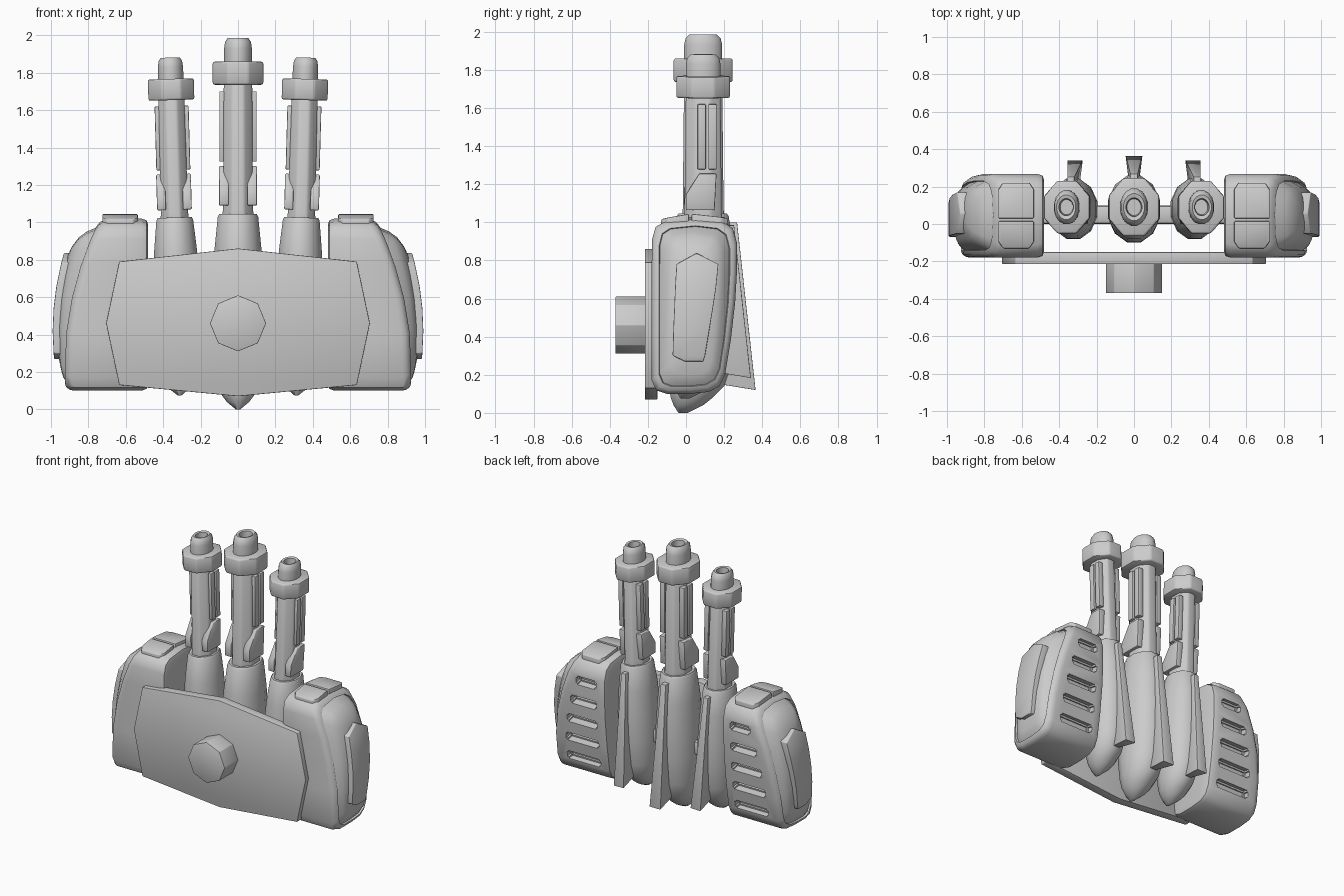
import bpy, bmesh
from math import pi, cos, sin, radians
from mathutils import Matrix, Vector

if "Cube" in bpy.data.objects:
    bpy.data.objects.remove(bpy.data.objects["Cube"])


def loft(name, rings, mat=None, bevel=0.0, angle=40, mirror=False):
    """Skin a list of equal-length point rings and cap both ends."""
    bm = bmesh.new()
    vs = [[bm.verts.new(p) for p in r] for r in rings]
    n = len(rings[0])
    for a, b in zip(vs, vs[1:]):
        for i in range(n):
            bm.faces.new((a[i], a[(i + 1) % n], b[(i + 1) % n], b[i]))
    bm.faces.new(vs[0])
    bm.faces.new(vs[-1])
    bmesh.ops.recalc_face_normals(bm, faces=bm.faces)
    if bevel:
        sharp = [e for e in bm.edges if e.calc_face_angle(0) > 0.6]
        bmesh.ops.bevel(bm, geom=sharp, offset=bevel, segments=2, profile=0.5,
                        affect='EDGES', clamp_overlap=True)
    if mat:
        bm.transform(mat)
    me = bpy.data.meshes.new(name)
    bm.to_mesh(me)
    bm.free()
    ob = bpy.data.objects.new(name, me)
    bpy.context.collection.objects.link(ob)
    smooth(ob, angle)
    if mirror:
        ob.modifiers.new("Mirror", 'MIRROR').use_mirror_merge = False
    return ob


def smooth(ob, angle):
    bpy.ops.object.select_all(action='DESELECT')
    ob.select_set(True)
    bpy.context.view_layer.objects.active = ob
    bpy.ops.object.shade_smooth_by_angle(angle=radians(angle))


def prism(name, pts, axis, lo, hi, **kw):
    """Extrude a 2D outline along one axis (0 = x, 1 = y, 2 = z)."""
    def put(p, h):
        q = list(p)
        q.insert(axis, h)
        return q
    return loft(name, [[put(p, h) for p in pts] for h in (lo, hi)], **kw)


def oval(z, a, y0, y1, n=8):
    """Horizontal ring with flats facing x and y."""
    k = 1 / cos(pi / n)
    c, b = (y0 + y1) / 2, (y1 - y0) / 2
    return [(a * k * cos((i + .5) * 2 * pi / n),
             c + b * k * sin((i + .5) * 2 * pi / n), z) for i in range(n)]


# Front mounting plate and octagonal peg
half = [(0, .86), (.635, .79), (.705, .46), (.635, .13), (0, .07)]
outline = half + [(-x, z) for x, z in half[-2:0:-1]]
prism("mount_plate", outline, 1, -.215, -.15, bevel=.004)
peg = [(.15 * cos(i * pi / 4), .46 + .15 * sin(i * pi / 4)) for i in range(8)]
prism("mount_peg", peg, 1, -.37, -.2, bevel=.003)

# Rod tying the cannon bodies together
prism("cross_rod", [(0, .45), (.1, .45), (.1, .55), (0, .55)], 0, -.5, .5, bevel=.02)


def cannon(side, x, z0, s, tilt):
    m = (Matrix.Translation((x, .09, z0)) @ Matrix.Rotation(radians(tilt), 4, 'Y')
         @ Matrix.Scale(s, 4))
    # Tapered body with keel-shaped bottom
    body = [(0, .012, -.13, -.08), (.04, .06, -.155, .0), (.08, .09, -.17, .05),
            (.14, .113, -.18, .11), (.25, .132, -.185, .145), (.45, .14, -.188, .165),
            (.65, .138, -.185, .168), (.85, .126, -.17, .155), (1.03, .108, -.14, .135),
            (1.045, .1, -.13, .125)]
    loft(side + "_cannon_body", [oval(z, a, p, q, 12) for z, a, p, q in body], m, angle=50)
    # Barrel, muzzle ring and hollow muzzle
    loft(side + "_barrel", [oval(1.0, .088, -.115, .115), oval(1.07, .08, -.107, .107),
                            oval(1.75, .076, -.1, .1)], m, bevel=.012)
    loft(side + "_muzzle_ring", [oval(1.735, .135, -.155, .155),
                                 oval(1.86, .135, -.155, .155)], m, bevel=.012)
    tip = [(1.84, .075, .1), (1.93, .074, .1), (1.965, .069, .092), (1.985, .056, .072),
           (1.98, .042, .05), (1.9, .037, .044)]
    loft(side + "_muzzle", [oval(z, a, -b, b, 16) for z, a, b in tip], m, angle=50)
    # Rails and lower guards on both flanks of the barrel
    guard = [(-.1, 1.09), (-.1, 1.18), (-.022, 1.3), (.077, 1.3), (.066, 1.09)]
    for sx, tag in ((-1, "_left"), (1, "_right")):
        for y in (-.032, .03):
            prism(side + tag + "_rail",
                  [(y, 1.325), (y + .047, 1.325), (y + .047, 1.7), (y, 1.7)],
                  0, sx * .06, sx * .1, mat=m, bevel=.005)
        prism(side + tag + "_guard", guard, 0, sx * .05, sx * .102, mat=m, bevel=.006)
    # Rear fin, widening downward and outward
    fin = [((-.018, .1, 1.0), (.018, .1, 1.0), (.02, .178, 1.0), (-.02, .178, 1.0)),
           ((-.022, .09, .15), (.022, .09, .15), (.045, .275, .12), (-.045, .275, .12))]
    loft(side + "_rear_fin", fin, m, bevel=.003)


cannon("middle", 0, 0, 1, 0)
cannon("left", -.312, .075, .91, -1.6)
cannon("right", .312, .075, .91, 1.6)


# Side pod: a rounded y-z outline layered out along x into a rim and dome
def rim_x(z):
    return .91 - .32 * max(0, z - .25) ** 2


def dome_x(z):
    return .967 - .35 * (z - .42) ** 2


pod_outline = [(-.18, .17), (-.18, .4), (-.18, .6), (-.18, .78), (-.178, .91),
               (-.16, .975), (-.11, 1.005), (.05, 1.02), (.19, 1.005), (.245, .97),
               (.268, .89), (.268, .75), (.258, .58), (.235, .38), (.205, .2),
               (.175, .14), (.12, .11), (.02, .1), (-.1, .1), (-.155, .118)]


def pod_ring(d, x=None, off=0, t=0):
    pts = []
    for y, z in pod_outline:
        y = .045 + (y - .045) * (1 - d / .225)
        z = .56 + (z - .56) * (1 - d / .46)
        pts.append((rim_x(z) * (1 - t) + dome_x(z) * t + off if x is None else x, y, z))
    return pts


pod = loft("side_pod", [
    pod_ring(.035, .48), pod_ring(.01, .488), pod_ring(0, .515), pod_ring(0, off=-.03),
    pod_ring(.006, off=-.008), pod_ring(.018, off=.008), pod_ring(.038, off=.016),
    pod_ring(.042, off=.004), pod_ring(.07, off=.01, t=.4), pod_ring(.1, off=.005, t=.7),
    pod_ring(.15, t=.93), pod_ring(.2, t=1)])

# Five vent slots cut into the back of the pod
bm = bmesh.new()
for z in (.24, .39, .54, .69, .84):
    end = rim_x(z) - .085
    y = .205 + .09 * (z - .15)
    m = (Matrix.Translation(((.55 + end) / 2, y + .02, z)) @ Matrix.Rotation(radians(-12), 4, 'X')
         @ Matrix.Diagonal((end - .55, .14, .062, 1)))
    bmesh.ops.create_cube(bm, size=1, matrix=m)
bmesh.ops.bevel(bm, geom=bm.edges[:], offset=.012, segments=2, affect='EDGES')
me = bpy.data.meshes.new("vent_cutter")
bm.to_mesh(me)
bm.free()
cutter = bpy.data.objects.new("vent_cutter", me)
cutter.hide_render = True
bpy.context.collection.objects.link(cutter)
cut = pod.modifiers.new("Vents", 'BOOLEAN')
cut.operation, cut.solver, cut.object = 'DIFFERENCE', 'EXACT', cutter
bpy.context.view_layer.objects.active = pod
bpy.ops.object.modifier_apply(modifier=cut.name)
bpy.data.objects.remove(cutter)
smooth(pod, 40)
pod.modifiers.new("Mirror", 'MIRROR').use_mirror_merge = False

# Raised armour panel on the dome
rows = [(.27, -.005, .09), (.3, -.07, .1), (.42, -.067, .12), (.54, -.062, .14),
        (.66, -.057, .158), (.78, -.05, .17), (.835, .05, .062)]
loft("pod_side_panel",
     [[(dome_x(z) - .06, a, z), (dome_x(z) + .024, a, z),
       (dome_x(z) + .024, b, z), (dome_x(z) - .06, b, z)] for z, a, b in rows],
     bevel=.004, mirror=True)

# Two small plates on top of each pod
for name, y0, y1, front in (("front", -.13, .015, True), ("rear", .03, .22, False)):
    c = .035
    if front:
        pts = [(.535, y1), (.725, y1), (.725, y0 + c), (.7, y0), (.56, y0), (.535, y0 + c)]
    else:
        pts = [(.535, y0), (.725, y0), (.725, y1 - c), (.7, y1), (.56, y1), (.535, y1 - c)]
    loft("pod_top_plate_" + name,
         [[(x, y, .95) for x, y in pts],
          [(x, y, 1.045 - .9 * (y - .05) ** 2) for x, y in pts]], bevel=.006, mirror=True)
